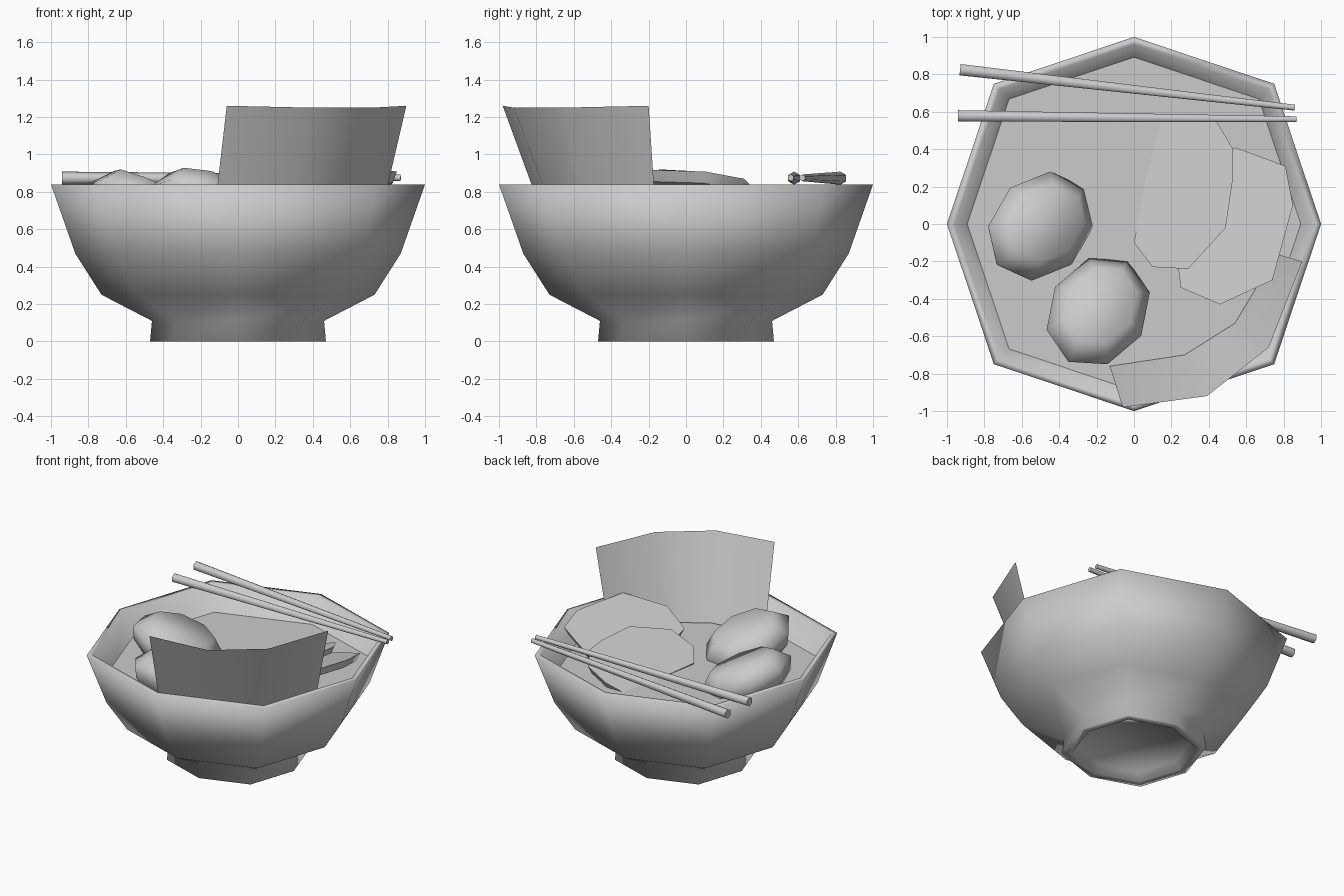
import bpy, bmesh, math
from mathutils import Matrix, Vector

if "Cube" in bpy.data.objects:
    bpy.data.objects.remove(bpy.data.objects["Cube"])


def finish(name, bm, angle=50, closed=True):
    if closed:
        bmesh.ops.recalc_face_normals(bm, faces=bm.faces)
    me = bpy.data.meshes.new(name)
    bm.to_mesh(me)
    bm.free()
    ob = bpy.data.objects.new(name, me)
    bpy.context.collection.objects.link(ob)
    bpy.ops.object.select_all(action='DESELECT')
    bpy.context.view_layer.objects.active = ob
    ob.select_set(True)
    bpy.ops.object.shade_smooth_by_angle(angle=math.radians(angle))
    return ob


def loft(bm, loops, caps=True):
    """Skin between closed loops of points, with end caps."""
    rings = [[bm.verts.new(p) for p in loop] for loop in loops]
    n = len(rings[0])
    for a, b in zip(rings, rings[1:]):
        for i in range(n):
            j = (i + 1) % n
            bm.faces.new((a[i], a[j], b[j], b[i]))
    if caps:
        bm.faces.new(rings[0][::-1])
        bm.faces.new(rings[-1])


def octagon(r, z, corner=1.06):
    return [(r * (corner if i % 2 else 1) * math.cos(i * math.pi / 4),
             r * (corner if i % 2 else 1) * math.sin(i * math.pi / 4), z)
            for i in range(8)]


# Bowl: footed octagonal lathe, outside then inside, smooth all over
profile = [(.38, .06), (.41, 0), (.47, 0), (.46, .11), (.73, .25), (.87, .47),
           (1, .84), (.96, .84), (.83, .48), (.69, .28), (.42, .15)]
bm = bmesh.new()
loft(bm, [octagon(r, z) for r, z in profile])
finish("bowl", bm, angle=180)

# Broth surface
bm = bmesh.new()
bm.faces.new([bm.verts.new(p) for p in octagon(.895, .65)])
finish("broth", bm, closed=False)


# Egg halves: flat cut face with a bevelled edge, tilted toward the bowl centre
def egg(name, centre, long_angle, fall_angle, tilt):
    bm = bmesh.new()
    loft(bm, [[(.335 * s * math.cos(i * math.pi / 4),
                .265 * s * math.sin(i * math.pi / 4), h) for i in range(8)]
              for s, h in [(.6, -.22), (.88, -.14), (1, -.05), (.7, .05)]])
    axis = Vector((-math.sin(fall_angle), math.cos(fall_angle), 0))
    bm.transform(Matrix.Translation(centre) @ Matrix.Rotation(tilt, 4, axis)
                 @ Matrix.Rotation(long_angle, 4, 'Z'))
    finish(name, bm, angle=180)


egg("egg_half_left", (-.48, -.005, .79), math.radians(40), math.radians(20), .39)
egg("egg_half_front", (-.185, -.45, .80), math.radians(60), math.radians(68), .36)


# Meat slices: outlines laid on sloping planes, narrowing underneath
def slice_(name, outline, plane, thick=.055, taper=.93):
    z0, gx, gy = plane
    top = [Vector((x, y, z0 + gx * x + gy * y)) for x, y in outline]
    mid = sum(top, Vector()) / len(top)
    bottom = [mid + (p - mid) * taper - Vector((0, 0, thick)) for p in top]
    bm = bmesh.new()
    loft(bm, [bottom, top])
    finish(name, bm)


slice_("meat_slice_upper",
       [(.44, .55), (.53, .4), (.53, .25), (.49, -.02), (.29, -.24), (.1, -.23),
        (0, -.1), (.05, .17), (.11, .55), (.27, .58)], (.65, .38, -.10))
slice_("meat_slice_lower",
       [(.54, .41), (.81, .31), (.85, .1), (.74, -.3), (.46, -.43), (.25, -.34),
        (.22, -.1), (.33, .25)], (.64, .33, -.12))

# Seaweed sheet: curved and leaning over the rim
low = [(-.13, -.76), (.27, -.70), (.54, -.53), (.76, -.16)]
high = [(-.06, -.98), (.39, -.92), (.72, -.66), (.9, -.2)]
bm = bmesh.new()
a = [bm.verts.new((x, y, .66)) for x, y in low]
b = [bm.verts.new((x, y, z)) for (x, y), z in zip(high, (1.26, 1.25, 1.25, 1.26))]
for i in range(3):
    bm.faces.new((a[i], a[i + 1], b[i + 1], b[i]))
finish("seaweed_sheet", bm, closed=False)

# Chopsticks: tapered six-sided rods resting on the rim
for name, p, q in [("chopstick_back", (-.93, .825, .873), (.86, .622, .875)),
                   ("chopstick_front", (-.94, .578, .873), (.87, .56, .875))]:
    p, q = Vector(p), Vector(q)
    bm = bmesh.new()
    bmesh.ops.create_cone(bm, cap_ends=True, segments=6, radius1=.035,
                          radius2=.018, depth=(q - p).length)
    bm.transform(Matrix.Translation((p + q) / 2)
                 @ (q - p).to_track_quat('Z', 'Y').to_matrix().to_4x4())
    finish(name, bm, angle=65)
